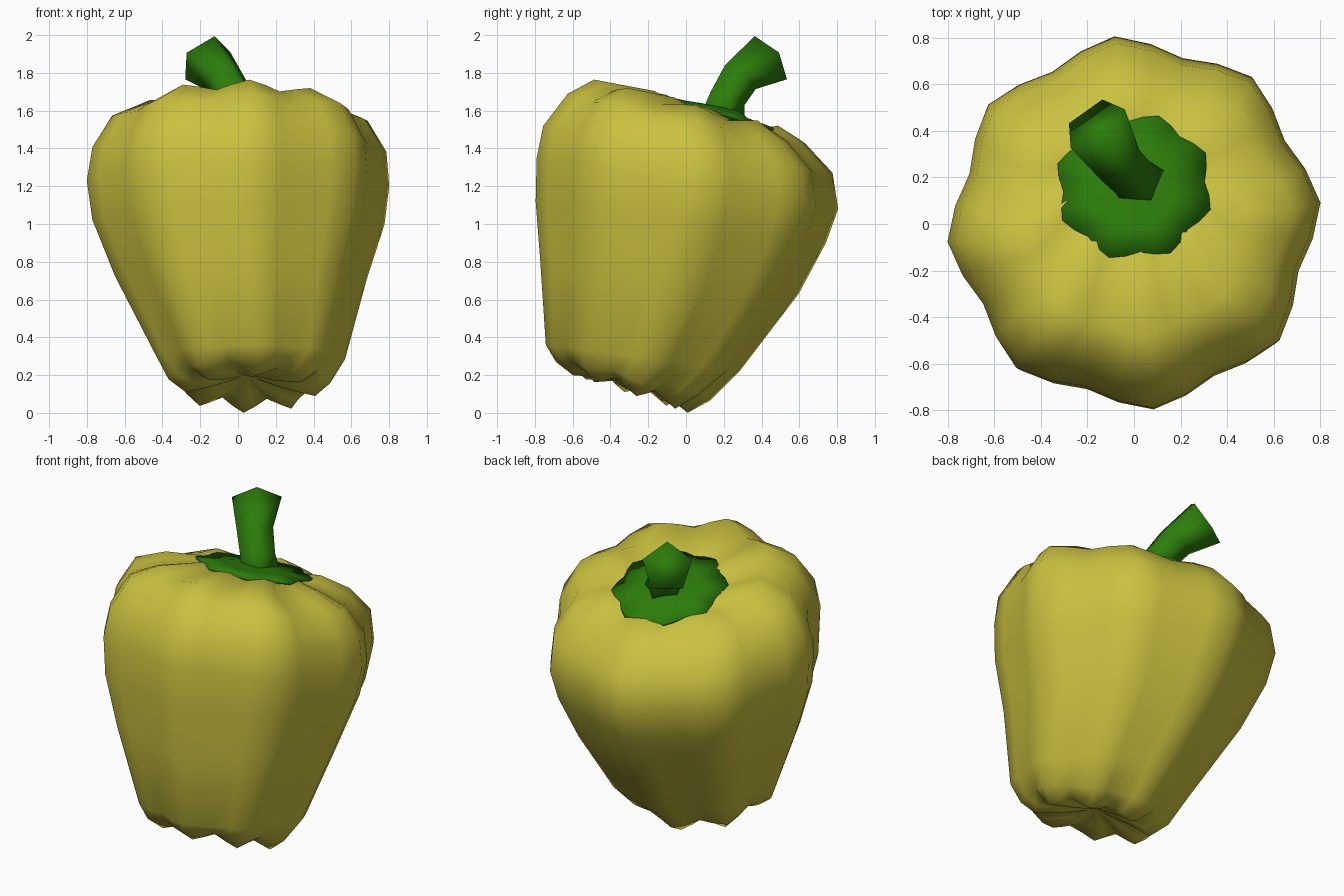
import bpy, bmesh, math
from mathutils import Vector

if "Cube" in bpy.data.objects:
    bpy.data.objects.remove(bpy.data.objects["Cube"])


def material(name, rgb):
    m = bpy.data.materials.new(name)
    m.diffuse_color = (*rgb, 1)
    m.use_nodes = True
    m.node_tree.nodes["Principled BSDF"].inputs["Base Color"].default_value = m.diffuse_color
    return m


yellow = material("pepper yellow", (0.59, 0.535, 0.05))
green = material("stem green", (0.025, 0.205, 0.003))


def loft(name, rings, mat, angle=180):
    """Skin a list of closed rings and cap both ends."""
    bm = bmesh.new()
    loops = [[bm.verts.new(p) for p in ring] for ring in rings]
    n = len(loops[0])
    for a, b in zip(loops, loops[1:]):
        for i in range(n):
            j = (i + 1) % n
            bm.faces.new((a[i], a[j], b[j], b[i]))
    bm.faces.new(loops[0][::-1])
    bm.faces.new(loops[-1])
    bmesh.ops.recalc_face_normals(bm, faces=bm.faces)
    me = bpy.data.meshes.new(name)
    bm.to_mesh(me)
    bm.free()
    ob = bpy.data.objects.new(name, me)
    bpy.context.collection.objects.link(ob)
    me.materials.append(mat)
    bpy.context.view_layer.objects.active = ob
    ob.select_set(True)
    bpy.ops.object.shade_smooth_by_angle(angle=math.radians(angle))
    ob.select_set(False)
    return ob


def lobed_ring(xl, xr, yf, zf, yb, zb, groove, zlobe, phase=6, n=32):
    """Tilted ellipse with eight lobes; groove = radial depth, zlobe = valley height shift."""
    pts = []
    for i in range(n):
        a = math.radians(phase) + math.tau * i / n
        valley = (1 - math.cos(8 * (a - math.radians(phase)))) / 2
        k = 1 - groove * valley
        y = (yf + yb) / 2 + (yb - yf) / 2 * k * math.sin(a)
        x = (xl + xr) / 2 + (xr - xl) / 2 * k * math.cos(a)
        t = (y - yf) / (yb - yf)
        pts.append((x, y, zf + (zb - zf) * t + zlobe * valley))
    return pts


# Fruit body: leaning, tapered, with lobed shoulders and feet
body = [
    (0.02, 0.08, -0.31, 0.20, -0.25, 0.18, 0.0, 0.0),
    (-0.14, 0.24, -0.46, 0.19, -0.09, 0.08, 0.08, 0.03),
    (-0.28, 0.41, -0.60, 0.20, 0.01, 0.00, 0.11, 0.06),
    (-0.37, 0.49, -0.69, 0.27, 0.13, 0.065, 0.10, 0.03),
    (-0.435, 0.57, -0.745, 0.36, 0.29, 0.225, 0.08, 0.0),
    (-0.655, 0.685, -0.775, 0.80, 0.60, 0.63, 0.08, 0.0),
    (-0.775, 0.78, -0.80, 1.12, 0.745, 0.90, 0.08, 0.0),
    (-0.805, 0.805, -0.795, 1.35, 0.81, 1.08, 0.085, 0.0),
    (-0.775, 0.79, -0.76, 1.52, 0.78, 1.27, 0.09, -0.01),
    (-0.67, 0.69, -0.63, 1.69, 0.63, 1.43, 0.09, -0.02),
    (-0.47, 0.49, -0.49, 1.765, 0.49, 1.52, 0.08, -0.04),
    (-0.29, 0.29, -0.17, 1.705, 0.43, 1.51, 0.04, -0.03),
    (-0.08, 0.08, 0.07, 1.58, 0.23, 1.53, 0.0, 0.0),
]
loft("pepper_body", [lobed_ring(*r) for r in body], yellow)

# Scalloped leafy cap, dished into the top of the fruit
cap = [
    (-0.335, 0.335, -0.16, 1.675, 0.48, 1.49, 0.12, 0.0),
    (-0.345, 0.345, -0.16, 1.69, 0.48, 1.505, 0.12, 0.0),
    (-0.18, 0.18, -0.01, 1.655, 0.33, 1.56, 0.04, 0.0),
    (-0.09, 0.13, 0.08, 1.64, 0.28, 1.60, 0.0, 0.0),
]
loft("leaf_cap", [lobed_ring(*r, phase=27) for r in cap], green)

# Bent five-sided stem, flaring toward the cut end
path = [((0.03, 0.18, 1.55), (-0.1, 0.1, 1), 0.13),
        ((-0.01, 0.21, 1.66), (-0.3, 0.3, 1), 0.105),
        ((-0.075, 0.275, 1.77), (-0.5, 0.6, 0.9), 0.11),
        ((-0.17, 0.43, 1.868), (-0.5, 0.7, 0.55), 0.15)]
stem = []
for c, d, r in path:
    d = Vector(d).normalized()
    u = Vector((1, 0.7, 0))
    u = (u - d * u.dot(d)).normalized()
    v = d.cross(u)
    stem.append([Vector(c) + r * (u * math.cos(a) + v * math.sin(a))
                 for a in (math.tau * i / 5 - math.pi / 2 for i in range(5))])
loft("stem", stem, green)
